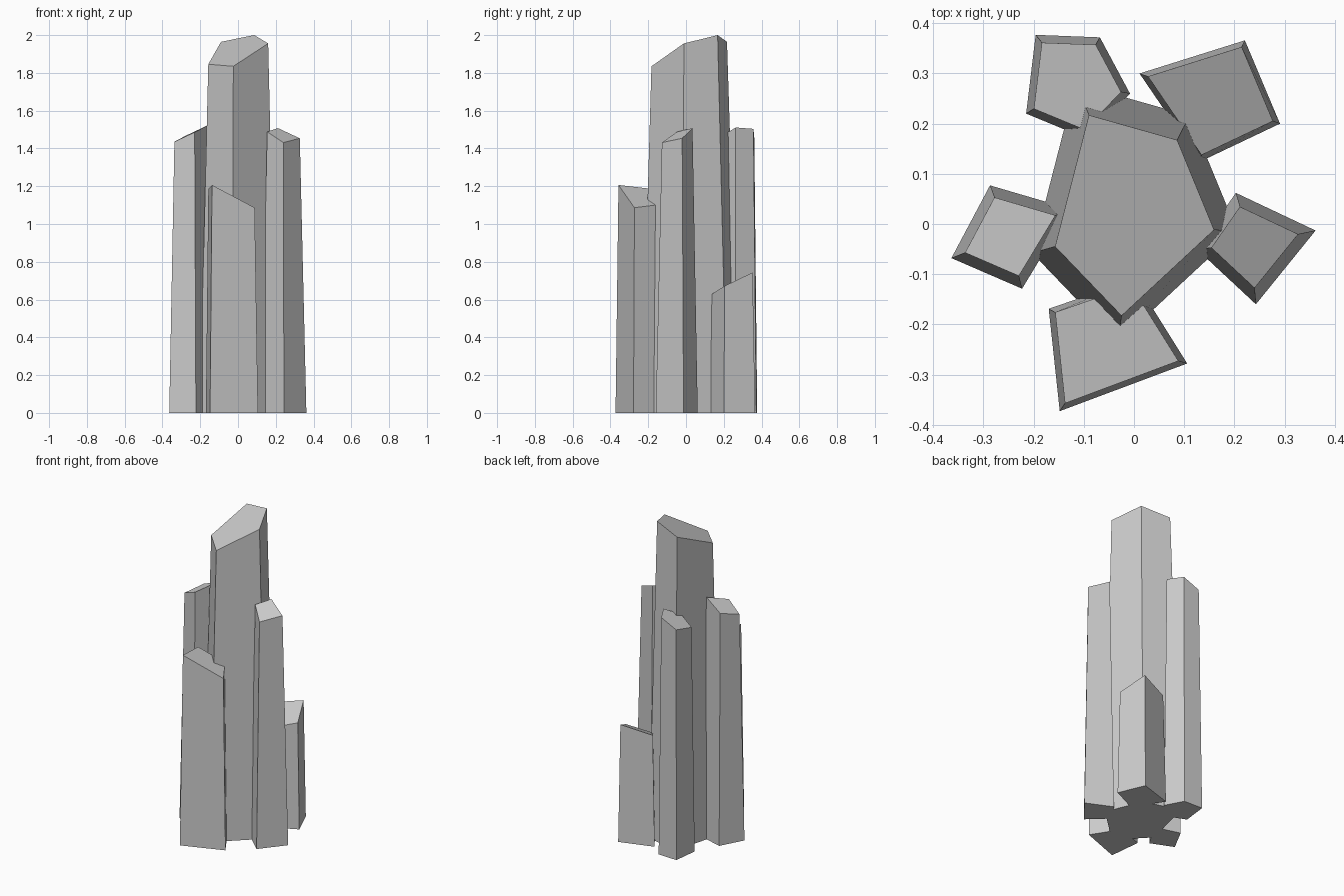
import bpy
import bmesh

if "Cube" in bpy.data.objects:
    bpy.data.objects.remove(bpy.data.objects["Cube"])

stone = bpy.data.materials.new("grey_stone")
stone.diffuse_color = (0.6, 0.6, 0.6, 1.0)
stone.use_nodes = True
stone.node_tree.nodes["Principled BSDF"].inputs["Base Color"].default_value = stone.diffuse_color


def crystal(name, base, centre, taper, plane):
    """Tapered column with a slanted flat top; plane is (z0, x slope, y slope)."""
    bm = bmesh.new()
    z0, ax, ay = plane
    cx, cy = centre
    low, high = [], []
    for x, y in base:
        low.append(bm.verts.new((x, y, 0)))
        tx, ty = cx + (x - cx) * taper, cy + (y - cy) * taper
        high.append(bm.verts.new((tx, ty, z0 + ax * tx + ay * ty)))
    n = len(base)
    bm.faces.new(low)
    bm.faces.new(high)
    for i in range(n):
        j = (i + 1) % n
        bm.faces.new((low[i], low[j], high[j], high[i]))
    bmesh.ops.recalc_face_normals(bm, faces=bm.faces)
    mesh = bpy.data.meshes.new(name)
    bm.to_mesh(mesh)
    bm.free()
    mesh.materials.append(stone)
    obj = bpy.data.objects.new(name, mesh)
    bpy.context.collection.objects.link(obj)
    return obj


# Tall five-sided centre column
crystal("centre_crystal",
        [(-0.116, 0.28), (-0.203, -0.058), (-0.032, -0.236), (0.206, -0.015), (0.111, 0.216)],
        (0, 0), 0.775, (1.911, 0.308, 0.374))

# Five-sided column at the back left
crystal("back_left_crystal",
        [(-0.196, 0.377), (-0.215, 0.22), (-0.094, 0.17), (-0.008, 0.26), (-0.068, 0.372)],
        (-0.119, 0.28), 0.84, (1.478, 0.46, 0.17))

# Short column at the back right
crystal("back_right_crystal",
        [(0.221, 0.366), (0.011, 0.30), (0.131, 0.124), (0.291, 0.20)],
        (0.164, 0.247), 0.89, (0.552, 0.06, 0.506))

# Left column
crystal("left_crystal",
        [(-0.364, -0.068), (-0.223, -0.129), (-0.127, 0.03), (-0.287, 0.077)],
        (-0.25, -0.023), 0.76, (1.599, 0.48, 0.029))

# Right column
crystal("right_crystal",
        [(0.243, -0.16), (0.362, -0.013), (0.203, 0.062), (0.125, -0.05)],
        (0.233, -0.04), 0.73, (1.549, -0.265, 0.425))

# Wide column at the front
crystal("front_crystal",
        [(-0.148, -0.373), (0.106, -0.278), (0.001, -0.11), (-0.17, -0.169)],
        (-0.053, -0.232), 0.89, (1.082, -0.469, -0.168))
